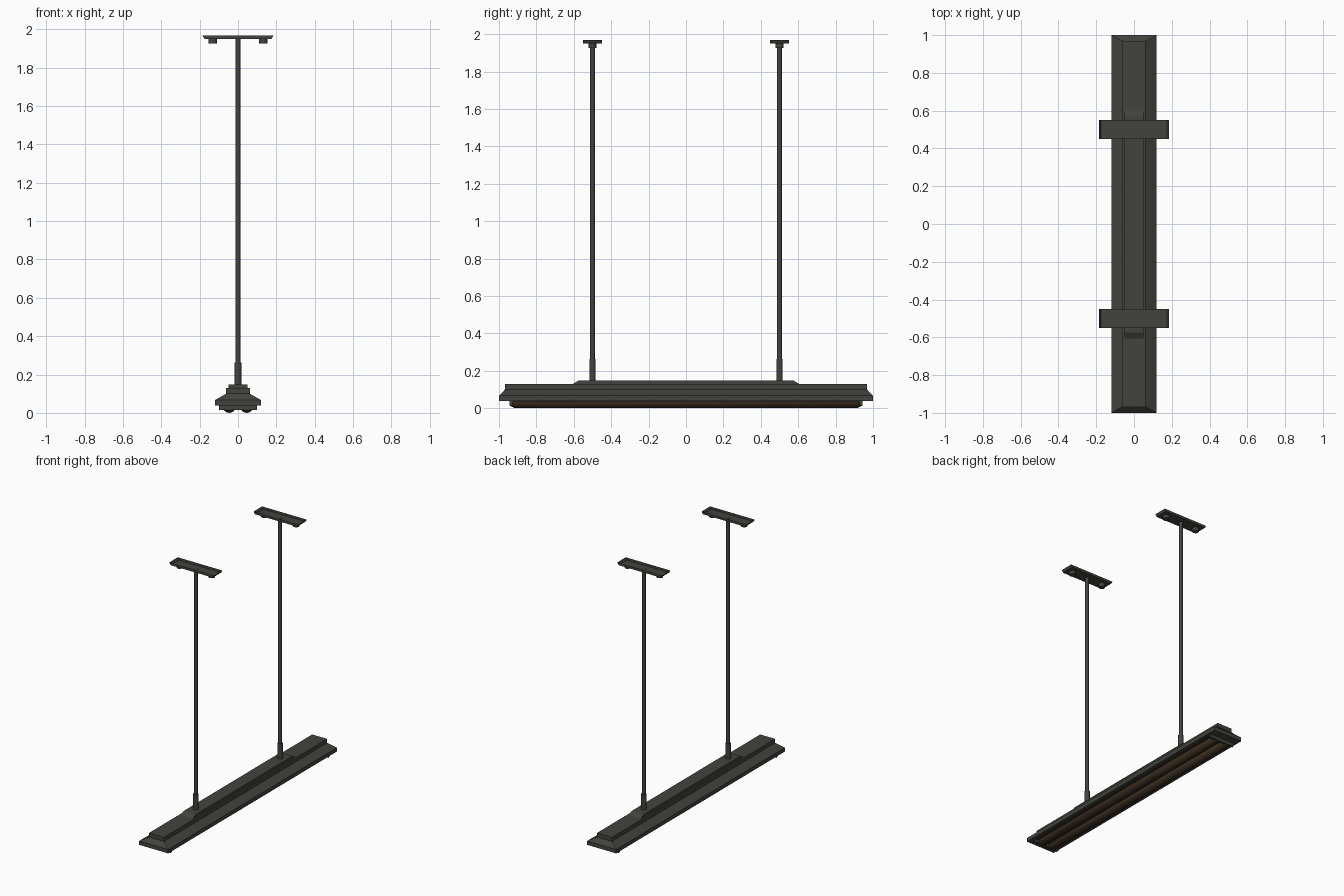
import bpy, bmesh, math
from mathutils import Matrix

if "Cube" in bpy.data.objects:
    bpy.data.objects.remove(bpy.data.objects["Cube"])


def material(name, rgb):
    m = bpy.data.materials.new(name)
    m.diffuse_color = (*rgb, 1)
    m.use_nodes = True
    m.node_tree.nodes["Principled BSDF"].inputs["Base Color"].default_value = m.diffuse_color
    return m


GREY = material("dark_grey_metal", (0.055, 0.057, 0.048))
BROWN = material("dark_brown_tube", (0.045, 0.029, 0.016))


def finish(name, bm, mat, smooth=False):
    bmesh.ops.recalc_face_normals(bm, faces=bm.faces)
    me = bpy.data.meshes.new(name)
    bm.to_mesh(me)
    bm.free()
    me.materials.append(mat)
    ob = bpy.data.objects.new(name, me)
    bpy.context.collection.objects.link(ob)
    if smooth:
        bpy.context.view_layer.objects.active = ob
        ob.select_set(True)
        bpy.ops.object.shade_smooth_by_angle(angle=math.radians(40))
        ob.select_set(False)
    return ob


def stack(name, levels, mat, y=0, cap_top=True):
    """Rectangular loft: each level is (half x, half y, z)."""
    bm = bmesh.new()
    rings = [[bm.verts.new((sx * hx, y + sy * hy, z))
              for sx, sy in ((-1, -1), (1, -1), (1, 1), (-1, 1))]
             for hx, hy, z in levels]
    for a, b in zip(rings, rings[1:]):
        for i in range(4):
            j = (i + 1) % 4
            bm.faces.new((a[i], a[j], b[j], b[i]))
    bm.faces.new(rings[0])
    if cap_top:
        bm.faces.new(rings[-1])
    return finish(name, bm, mat)


def turned(name, profile, mat, matrix, sides):
    """Round loft: each profile point is (radius, height)."""
    bm = bmesh.new()
    rings = [[bm.verts.new((r * math.cos(2 * math.pi * i / sides),
                            r * math.sin(2 * math.pi * i / sides), h))
              for i in range(sides)] for r, h in profile]
    for a, b in zip(rings, rings[1:]):
        for i in range(sides):
            j = (i + 1) % sides
            bm.faces.new((a[i], a[j], b[j], b[i]))
    bm.faces.new(rings[0])
    bm.faces.new(rings[-1])
    bm.transform(matrix)
    return finish(name, bm, mat, True)


# Housing with flared flange, and the raised ridge on top
stack("housing", [(0.12, 1.0, 0.038), (0.12, 1.0, 0.067),
                  (0.062, 0.968, 0.1), (0.062, 0.968, 0.13)], GREY)
stack("top_ridge", [(0.05, 0.605, 0.13), (0.05, 0.575, 0.148)], GREY)

# Reflector under the housing, lamp tubes and their end sockets
stack("reflector", [(0.098, 0.93, 0.034), (0.098, 0.93, 0.038)], BROWN)
for side in (-1, 1):
    turned("lamp_tube", [(0.022, -0.94), (0.035, -0.915),
                         (0.035, 0.915), (0.022, 0.94)], BROWN,
           Matrix.Translation((side * 0.045, 0, 0.035)) @ Matrix.Rotation(math.pi / 2, 4, 'X'), 16)
    stack("end_socket", [(0.1, 0.008, 0.014), (0.1, 0.008, 0.038)], GREY, y=side * 0.935)

# Hanging rods with lower collars, ceiling pans and screw knobs
for y in (-0.5, 0.5):
    turned("hanging_rod", [(0.014, 0.14), (0.014, 1.952)], GREY,
           Matrix.Translation((0, y, 0)), 10)
    turned("rod_collar", [(0.018, 0.14), (0.018, 0.262)], GREY,
           Matrix.Translation((0, y, 0)), 10)
    stack("ceiling_pan", [(0.175, 0.05, 1.95), (0.185, 0.05, 1.968)], GREY,
          y=y, cap_top=False)
    for x in (-0.132, 0.132):
        turned("screw_knob", [(0.023, 1.925), (0.023, 1.95)], GREY,
               Matrix.Translation((x, y, 0)), 10)
